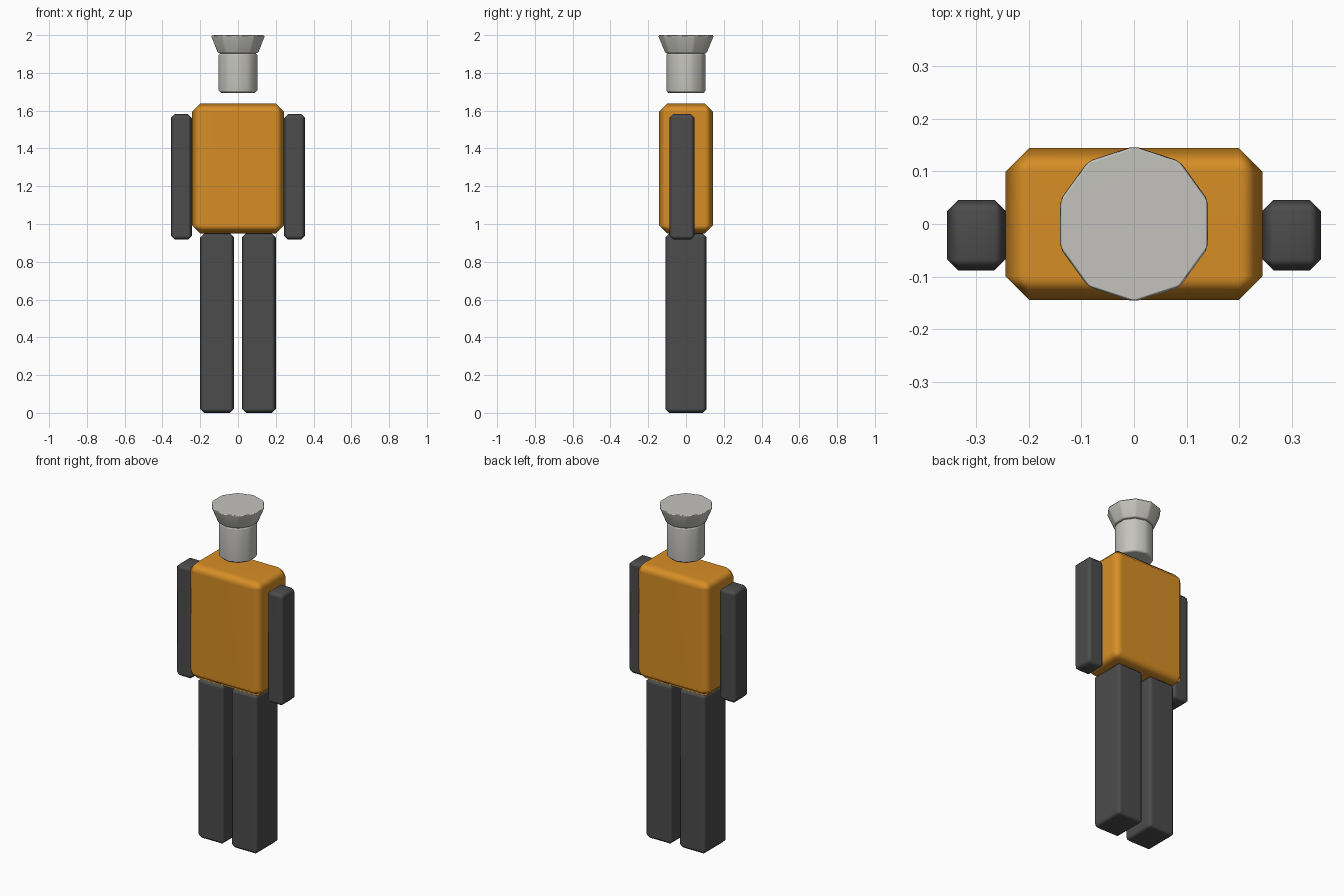
import bpy
from mathutils import Vector

if "Cube" in bpy.data.objects:
    bpy.data.objects.remove(bpy.data.objects["Cube"])


def material(name, rgb):
    m = bpy.data.materials.new(name)
    m.diffuse_color = (*rgb, 1)
    m.use_nodes = True
    m.node_tree.nodes["Principled BSDF"].inputs["Base Color"].default_value = m.diffuse_color
    return m


ORANGE = material("orange", (0.68, 0.27, 0.019))
DARK = material("dark grey", (0.072, 0.072, 0.072))
GREY = material("light grey", (0.55, 0.545, 0.51))


def finish(ob, name, mat, bevel):
    """Name, colour, chamfer every edge and shade smooth with flat main faces."""
    ob.name = name
    ob.data.materials.append(mat)
    for p in ob.data.polygons:
        p.use_smooth = True
    b = ob.modifiers.new("chamfer", "BEVEL")
    b.width = bevel
    b.segments = 1
    b.limit_method = "ANGLE"
    b.angle_limit = 0.5
    w = ob.modifiers.new("flat faces", "WEIGHTED_NORMAL")
    w.weight = 80
    return ob


def box(name, lo, hi, mat, bevel):
    lo, hi = Vector(lo), Vector(hi)
    bpy.ops.mesh.primitive_cube_add(size=1)
    ob = bpy.context.object
    for v in ob.data.vertices:
        v.co = Vector([c * s for c, s in zip(v.co, hi - lo)]) + (lo + hi) / 2
    return finish(ob, name, mat, bevel)


def decagon(name, r1, r2, z1, z2, bevel):
    bpy.ops.mesh.primitive_cone_add(vertices=10, radius1=r1, radius2=r2,
                                    depth=z2 - z1, location=(0, 0, (z1 + z2) / 2))
    return finish(bpy.context.object, name, GREY, bevel)


# Torso
box("torso", (-0.244, -0.144, 0.95), (0.244, 0.144, 1.638), ORANGE, 0.044)

# Arms and legs, one per side
for side, s in (("left", 1), ("right", -1)):
    def limb(name, x1, x2, y1, y2, z1, z2):
        a, b = sorted((s * x1, s * x2))
        box(side + "_" + name, (a, y1, z1), (b, y2, z2), DARK, 0.021)
    limb("arm", 0.244, 0.355, -0.088, 0.046, 0.917, 1.582)
    limb("leg", 0.021, 0.2, -0.109, 0.109, 0.0, 0.95)

# Head: ten-sided column with a flared cap
decagon("head_column", 0.108, 0.108, 1.693, 1.908, 0.014)
decagon("head_cap", 0.111, 0.151, 1.903, 2.0, 0.008)
